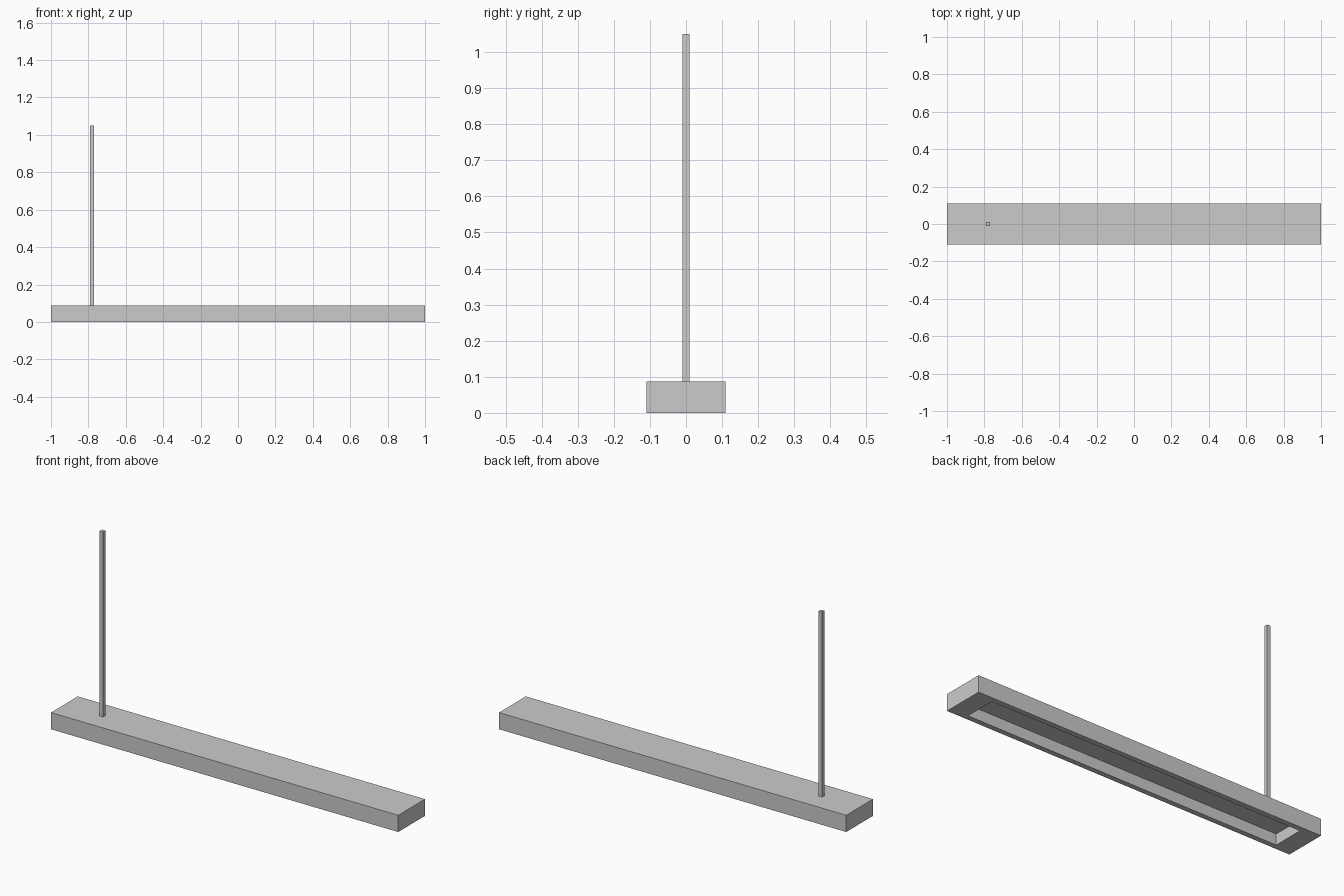
import bpy, bmesh
from mathutils import Matrix, Vector

if "Cube" in bpy.data.objects:
    bpy.data.objects.remove(bpy.data.objects["Cube"])


def box(bm, lo, hi):
    lo, hi = Vector(lo), Vector(hi)
    m = Matrix.Translation((lo + hi) / 2) @ Matrix.Diagonal((*(hi - lo), 1))
    bmesh.ops.create_cube(bm, size=1, matrix=m)


def finish(bm, name):
    mesh = bpy.data.meshes.new(name)
    bm.to_mesh(mesh)
    bm.free()
    bpy.context.collection.objects.link(bpy.data.objects.new(name, mesh))


# Long housing with a rectangular recess in the underside
bm = bmesh.new()
box(bm, (-1, -0.11, 0), (1, 0.11, 0.087))
bm.normal_update()
bottom = min(bm.faces, key=lambda f: f.calc_center_median().z)
bmesh.ops.inset_region(bm, faces=[bottom], thickness=0.03)
for v in bottom.verts:
    v.co.x = 0.9 if v.co.x > 0 else -0.9
    v.co.y = 0.083 if v.co.y > 0 else -0.083
floor = bmesh.ops.extrude_discrete_faces(bm, faces=[bottom])["faces"][0]
bmesh.ops.translate(bm, verts=floor.verts, vec=(0, 0, 0.057))
finish(bm, "lamp_housing")

# Thin square hanging rod near the left end
bm = bmesh.new()
box(bm, (-0.79, -0.01, 0.087), (-0.77, 0.01, 1.05))
finish(bm, "hanging_rod")
